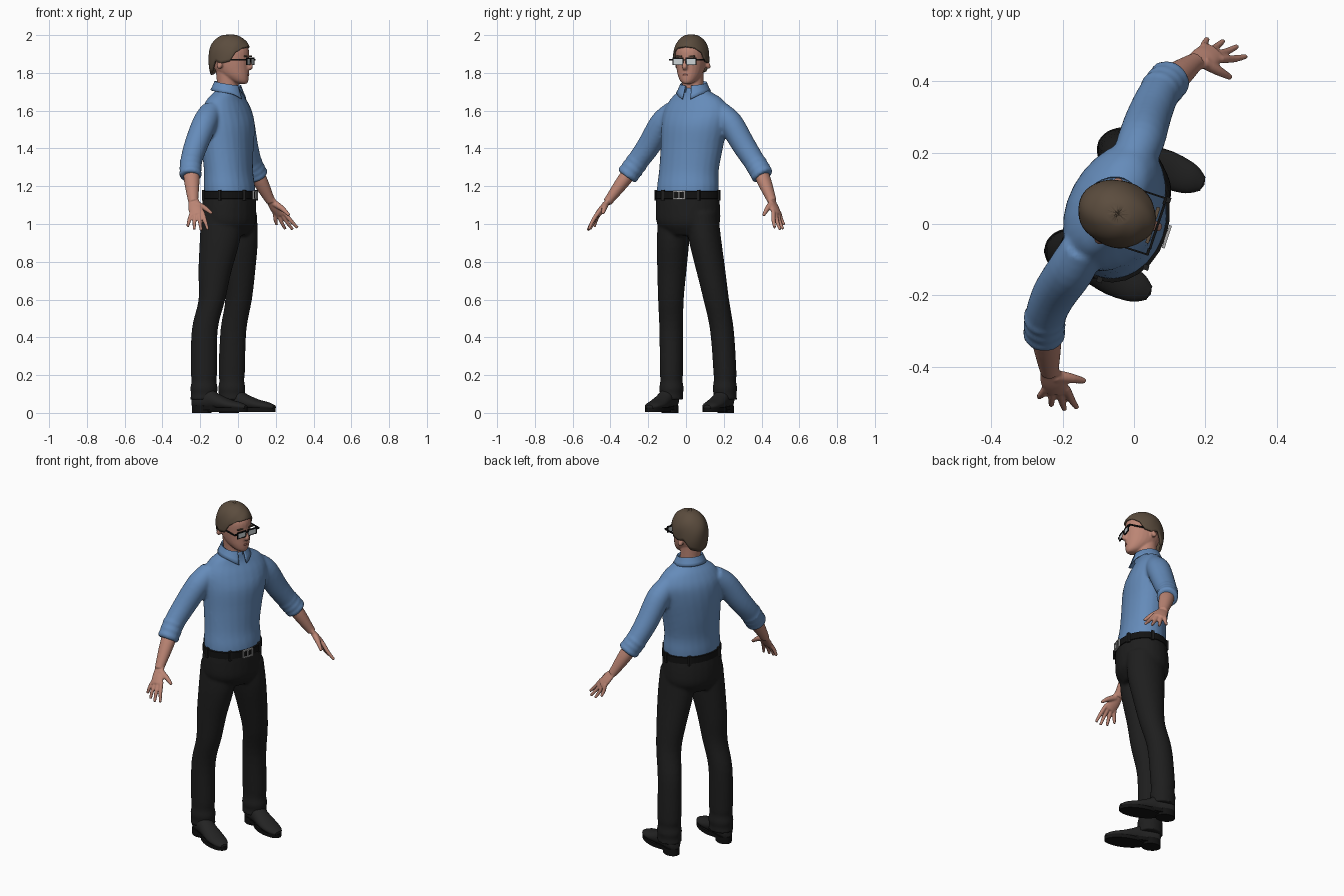
import bpy, bmesh
from math import sin, cos, pi, radians
from mathutils import Vector, Matrix

if "Cube" in bpy.data.objects:
    bpy.data.objects.remove(bpy.data.objects["Cube"])


def material(name, *rgb):
    m = bpy.data.materials.new(name)
    m.use_nodes = True
    m.diffuse_color = (*rgb, 1)
    bsdf = m.node_tree.nodes["Principled BSDF"]
    bsdf.inputs["Base Color"].default_value = (*rgb, 1)
    bsdf.inputs["Roughness"].default_value = 0.7
    return m


SKIN = material("skin", 0.5, 0.235, 0.175)
LIPS = material("lips", 0.36, 0.14, 0.11)
HAIR = material("brown hair", 0.105, 0.073, 0.048)
SHIRT = material("blue cloth", 0.13, 0.26, 0.49)
CLOTH = material("charcoal cloth", 0.013, 0.013, 0.013)
LEATHER = material("dark leather", 0.017, 0.017, 0.017)
BLACK = material("black", 0.006, 0.006, 0.006)
GLASS = material("pale glass", 0.6, 0.64, 0.66)
METAL = material("grey metal", 0.4, 0.4, 0.4)


# ---- shape helpers: a ring is (centre, half axis, half axis) ----
def stack(rows):
    """Level rings from rows of x, y, z, yaw, depth, width."""
    rings = []
    for x, y, z, yaw, depth, width in rows:
        turn = Matrix.Rotation(radians(yaw), 3, "Z")
        rings.append((Vector((x, y, z)), turn @ Vector((depth, 0, 0)), turn @ Vector((0, width, 0))))
    return rings


def tube(points, radii, side=(1, 0, 0), flat=1.0):
    """Rings square to a path."""
    pts = [Vector(p) for p in points]
    rings = []
    for i, p in enumerate(pts):
        along = (pts[min(i + 1, len(pts) - 1)] - pts[max(i - 1, 0)]).normalized()
        u = Vector(side)
        u = (u - along * u.dot(along)).normalized()
        rings.append((p, u * radii[i], along.cross(u) * radii[i] * flat))
    return rings


def spline(a, b, c, d, t):
    return b + ((c - a) * t + (a * 2 - b * 5 + c * 4 - d) * t * t + (b * 3 - a - c * 3 + d) * t ** 3) * 0.5


def loft(bm, rings, n=24, steps=4):
    smooth, last = [], len(rings) - 1
    for i in range(last):
        four = [rings[max(0, min(last, i + k))] for k in (-1, 0, 1, 2)]
        for s in range(steps):
            smooth.append([spline(*[r[j] for r in four], s / steps) for j in range(3)])
    smooth.append(rings[-1])
    loops = [[bm.verts.new(c + u * cos(2 * pi * k / n) + v * sin(2 * pi * k / n)) for k in range(n)]
             for c, u, v in smooth]
    for lo, hi in zip(loops, loops[1:]):
        for k in range(n):
            bm.faces.new((lo[k], lo[(k + 1) % n], hi[(k + 1) % n], hi[k]))
    bm.faces.new(loops[0])
    bm.faces.new(loops[-1])


def finish(name, bm, mat, loc=(0, 0, 0), yaw=0):
    bmesh.ops.recalc_face_normals(bm, faces=bm.faces)
    me = bpy.data.meshes.new(name)
    bm.to_mesh(me)
    bm.free()
    me.materials.append(mat)
    for p in me.polygons:
        p.use_smooth = True
    me.set_sharp_from_angle(angle=radians(50))
    ob = bpy.data.objects.new(name, me)
    bpy.context.collection.objects.link(ob)
    ob.location, ob.rotation_euler.z = loc, radians(yaw)
    return ob


def build(name, mat, lofts, voxel=0, steps=4, **place):
    bm = bmesh.new()
    for rings in lofts:
        loft(bm, rings, steps=steps)
    ob = finish(name, bm, mat, **place)
    if voxel:  # melt the overlapping lofts into one skin
        rm = ob.modifiers.new("blend", "REMESH")
        rm.mode, rm.voxel_size, rm.use_smooth_shade = "VOXEL", voxel, True
        sm = ob.modifiers.new("relax", "SMOOTH")
        sm.factor, sm.iterations = 0.5, 4
    return ob


def boxes(name, mat, items, **place):
    bm = bmesh.new()
    for centre, size in items:
        bmesh.ops.create_cube(bm, size=1, matrix=Matrix.Translation(centre) @ Matrix.Diagonal((*size, 1)))
    return finish(name, bm, mat, **place)


def sheet(name, mat, grid, thick, closed, **place):
    bm = bmesh.new()
    cols = [[bm.verts.new(p) for p in col] for col in grid]
    for a, b in zip(cols, cols[1:] + cols[:1] if closed else cols[1:]):
        for i in range(len(a) - 1):
            bm.faces.new((a[i], a[i + 1], b[i + 1], b[i]))
    ob = finish(name, bm, mat, **place)
    so = ob.modifiers.new("thickness", "SOLIDIFY")
    so.thickness, so.offset = thick, 0
    return ob


# ---- shirt with rolled sleeves ----
def sleeve(path):
    pts = [Vector(p) for p in path]
    arm = tube(pts, (0.058, 0.066, 0.062, 0.056, 0.052))
    a, b = pts[-2], pts[-1]
    steps = [a.lerp(b, -0.25 + 0.125 * i) for i in range(11)]
    roll = tube(steps, [0.053 + 0.008 * abs(sin(i * pi / 3.3)) for i in range(11)])
    return [arm, roll]


torso = stack([(-.043, .008, 1.15, -18, .132, .165), (-.045, .01, 1.2, -20, .131, .167),
               (-.05, .015, 1.28, -22, .124, .163), (-.055, .03, 1.4, -25, .128, .172),
               (-.055, .045, 1.52, -28, .13, .187), (-.06, .055, 1.6, -28, .114, .186),
               (-.06, .055, 1.66, -28, .086, .15), (-.055, .045, 1.695, -26, .068, .1),
               (-.05, .038, 1.72, -24, .058, .065)])
left_sleeve = sleeve([(-.005, .17, 1.6), (.02, .235, 1.535), (.045, .31, 1.41), (.075, .375, 1.31), (.105, .41, 1.25)])
right_sleeve = sleeve([(-.14, -.06, 1.6), (-.175, -.125, 1.535), (-.225, -.2, 1.41), (-.25, -.265, 1.32), (-.252, -.315, 1.25)])
build("shirt", SHIRT, [torso] + left_sleeve + right_sleeve, voxel=0.009)

# ---- folded collar, open at the throat ----
collar = []
for i in range(41):
    t = radians(14 + 332 * i / 40)
    tip = max(0, cos(t)) ** 5
    back = 0.012 * -cos(t)
    rows = [(.062, 1.70 + back), (.064, 1.738 + back), (.07, 1.743 + back),
            (.081 + .004 * tip, 1.715 - .02 * tip + back), (.09 + .006 * tip, 1.698 - .03 * tip + back)]
    collar.append([(r * cos(t), r * sin(t), z) for r, z in rows])
sheet("collar", SHIRT, collar, 0.005, False, loc=(-.054, .04, 0), yaw=-24)

# ---- trousers ----
pelvis = stack([(-.043, .008, 1.165, -18, .135, .168), (-.048, .01, 1.08, -18, .142, .174),
                (-.05, .012, 1.0, -18, .138, .168), (-.052, .014, .94, -18, .1, .12)])


def leg(spots):
    heights = (1.06, .92, .75, .6, .44, .22, .17, .13, .1, .07)
    depths = (.11, .108, .088, .071, .069, .07, .066, .073, .069, .074)
    widths = (.085, .086, .077, .068, .063, .061, .059, .065, .061, .065)
    return stack([(x, y, z, -8, d, w) for (x, y), z, d, w in zip(spots, heights, depths, widths)])


right_leg = leg([(-.085, -.06), (-.095, -.068), (-.122, -.075), (-.138, -.08), (-.176, -.078)] + [(-.18, -.077)] * 5)
left_leg = leg([(-.01, .085), (-.002, .1), (.004, .132), (.003, .16), (-.024, .19)] + [(-.033, .206)] * 5)
build("trousers", CLOTH, [pelvis, right_leg, left_leg], voxel=0.009)

# ---- belt, loops and buckle ----
place = dict(loc=(-.043, .008, 0), yaw=-18)
build("belt", BLACK, [stack([(0, 0, z, 0, .134 + r, .169 + r) for z, r in
                             ((1.132, 0), (1.134, .006), (1.172, .006), (1.174, 0))])], steps=1, **place)
loops = []
for degrees in (35, 90, 145, 215, 270, 325):
    t = radians(degrees)
    loops.append(((.138 * cos(t), .173 * sin(t), 1.152), (.016, .016, .056)))
boxes("belt_loops", CLOTH, loops, **place)
bars = [((.142, s * .03, 1.153), (.008, .007, .046)) for s in (-1, 0, 1)]
bars += [((.142, 0, 1.153 + s * .02), (.008, .066, .007)) for s in (-1, 1)]
boxes("belt_buckle", METAL, bars, **place)


# ---- shoes ----
def shoe(side, loc, yaw):
    rows = ((-.075, .06, .022, .03), (-.06, .068, .036, .047), (-.02, .07, .043, .055), (.03, .07, .045, .054),
            (.08, .056, .049, .041), (.14, .043, .052, .029), (.2, .035, .042, .021), (.235, .03, .02, .011))
    upper = [(Vector((x, 0, z)), Vector((0, w, 0)), Vector((0, 0, h))) for x, z, w, h in rows]
    build(side + "_shoe", LEATHER, [upper], loc=loc, yaw=yaw)
    heel = stack([(-.025, 0, 0, 0, .054, .042), (-.025, 0, .04, 0, .054, .042)])
    sole = stack([(.125, 0, z, 0, .115, .053) for z in (.006, .028)])
    shank = stack([(.04, 0, z, 0, .09, .042) for z in (.014, .036)])
    build(side + "_sole", BLACK, [heel, sole, shank], steps=1, loc=loc, yaw=yaw)


shoe("right", (-.17, -.095, 0), -25)
shoe("left", (-.025, .2, 0), -22)


# ---- bare forearms and hands ----
def hand(side, elbow, wrist, index, pinky, tips, thumb):
    elbow, wrist, index, pinky, thumb = map(Vector, (elbow, wrist, index, pinky, thumb))
    across = index - pinky
    knuckles = index.lerp(pinky, 0.5)
    parts = [tube([elbow, elbow.lerp(wrist, 0.45), wrist, wrist.lerp(knuckles, 0.2)], (.042, .041, .028, .026), across, 0.9)]
    parts.append(tube([wrist.lerp(knuckles, k) for k in (-.1, .3, .7, 1.1)], (.024, .032, .038, .034), across, 0.45))
    for i, tip in enumerate(tips):
        base, tip = index.lerp(pinky, i / 3), Vector(tip)
        bend = base.lerp(tip, 0.5) + (tip - wrist).cross(across).normalized() * 0.004
        parts.append(tube([base.lerp(wrist, 0.2), base, bend, tip], (.01, .0115, .0105, .0075), across))
    root = wrist.lerp(index, 0.35)
    parts.append(tube([root, root.lerp(thumb, 0.45) + across * 0.12, thumb], (.018, .014, .008), across + Vector((0, 0, .01))))
    build(side + "_forearm_and_hand", SKIN, parts, voxel=0.0045)


hand("left", (.08, .385, 1.3), (.165, .45, 1.135), (.247, .462, 1.06), (.195, .495, 1.055),
     [(.315, .47, .98), (.29, .498, .97), (.25, .513, .973), (.205, .52, .995)], (.272, .41, 1.045))
hand("right", (-.25, -.27, 1.31), (-.238, -.405, 1.13), (-.188, -.465, 1.06), (-.248, -.462, 1.05),
     [(-.16, -.515, .97), (-.195, -.52, .965), (-.232, -.508, .97), (-.267, -.485, .985)], (-.137, -.44, 1.055))

# ---- head, neck and face ----
place = dict(loc=(-.035, .025, 0), yaw=-18)
skull = stack([(x, 0, z, 0, d, w) for x, z, d, w in
               ((.062, 1.742, .022, .018), (.045, 1.756, .047, .04), (.02, 1.785, .075, .06),
                (.002, 1.82, .093, .072), (-.003, 1.865, .098, .079), (-.006, 1.92, .1, .081),
                (-.012, 1.96, .084, .066), (-.012, 1.98, .05, .04))])
neck = tube([(-.02, .01, 1.65), (-.022, .005, 1.73), (-.025, 0, 1.83)], (.058, .056, .06))
nose = tube([(.088, 0, 1.878), (.1, 0, 1.85), (.106, 0, 1.832), (.098, 0, 1.818)], (.007, .011, .014, .01), (0, 1, 0))
ears = [tube([(-.032, s * .074, 1.845), (-.038, s * .084, 1.847), (-.041, s * .091, 1.85)], (.022, .027, .019), (0, 0, 1), 0.6)
        for s in (-1, 1)]
build("head", SKIN, [skull, neck, nose] + ears, voxel=0.005, **place)
build("mouth", LIPS, [tube([(.085, -.022, 1.788), (.0945, 0, 1.79), (.085, .022, 1.788)], (.002, .005, .002), (0, 0, 1))], **place)

# ---- short hair following a hairline ----
hairline = [(0, 1.938), (35, 1.93), (60, 1.905), (75, 1.86), (100, 1.85), (118, 1.865), (140, 1.81), (180, 1.79)]


def hair_bottom(degrees):
    for (a, za), (b, zb) in zip(hairline, hairline[1:]):
        if degrees <= b:
            return za + (zb - za) * (degrees - a) / (b - a)


columns = []
for i in range(72):
    degrees = i * 5
    t = radians(degrees)
    low = hair_bottom(min(degrees, 360 - degrees))
    column = []
    for j in range(15):
        k = 0.03 + 0.97 * j / 14
        z = 1.996 - (1.996 - low) * k ** 1.6
        rise = (z - 1.87) / 0.13
        size = (1 - abs(rise) ** 2.5) ** 0.5 if rise > 0 else 1 - 0.16 * rise * rise * 2
        size *= 1 + 0.012 * sin(5 * t + 9 * k)
        column.append((-.011 + (.107 + .008 * max(0, cos(t))) * size * cos(t), .088 * size * sin(t), z))
    columns.append(column)
columns_cap = [[(-.011, 0, 1.997)] + c for c in columns]
hair = sheet("hair", HAIR, columns_cap, 0.012, True, **place)

# ---- brows and glasses ----
boxes("eyebrows", HAIR, [((.092, s * .036, 1.888), (.01, .034, .006)) for s in (-1, 1)], **place)
boxes("lenses", GLASS, [((.104, s * .036, 1.86), (.004, .052, .03)) for s in (-1, 1)], **place)
frame = [((.105, 0, 1.868), (.006, .022, .006))]
for s in (-1, 1):
    frame += [((.105, s * .036, 1.86 + h), (.007, .06, w)) for h, w in ((.017, .007), (-.016, .003))]
    frame += [((.105, s * (.036 + d), 1.86), (.007, .004, .035)) for d in (-.028, .028)]
    frame += [((.03, s * .083, 1.87), (.15, .005, .008)), ((.103, s * .075, 1.87), (.008, .02, .008))]
boxes("glasses_frame", BLACK, frame, **place)
